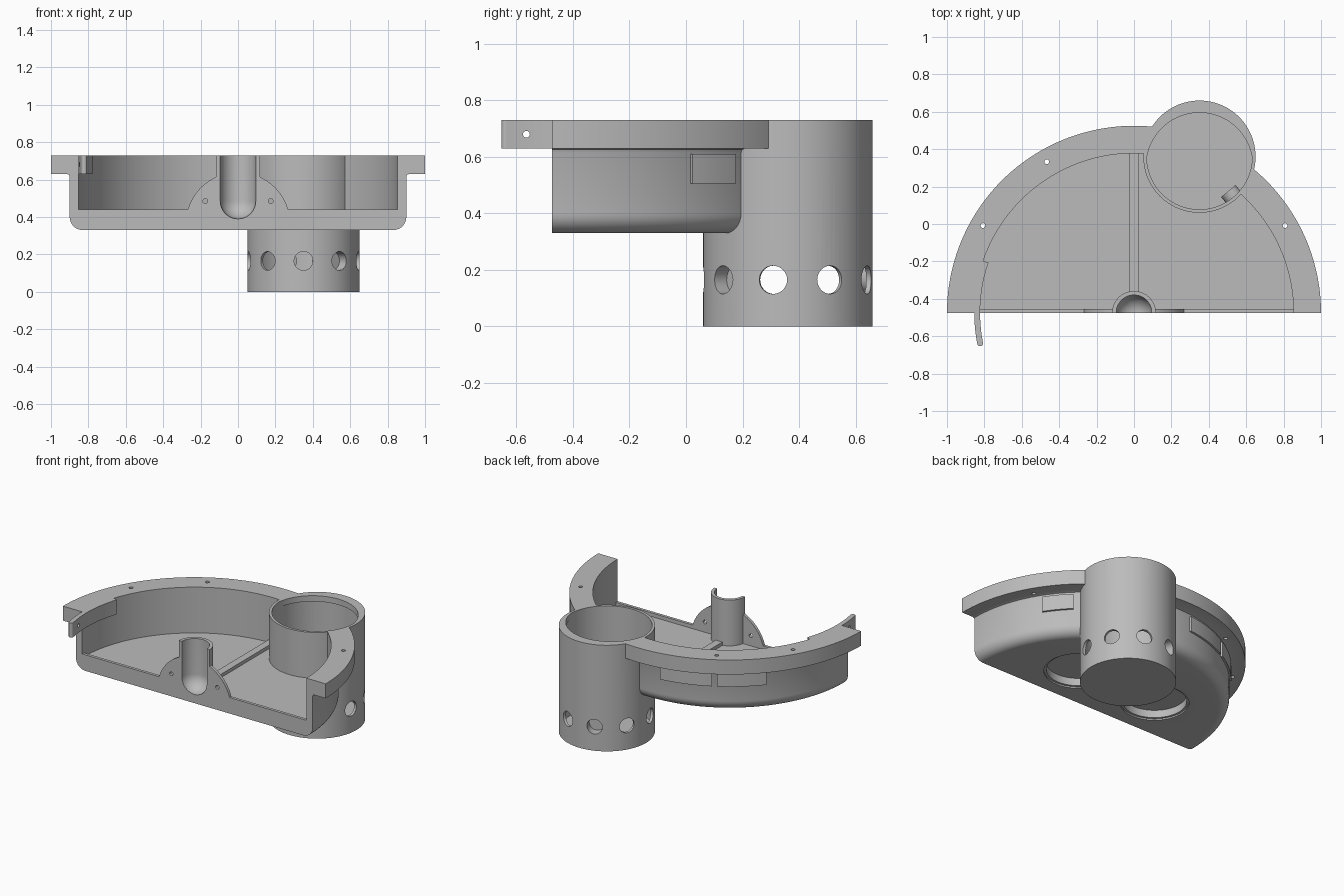
import bpy, bmesh, math
from mathutils import Matrix, Vector

if "Cube" in bpy.data.objects:
    bpy.data.objects.remove(bpy.data.objects["Cube"])

CY = -0.475                 # centre line of the half bowl
TX, TY = 0.35, 0.36         # centre of the round well

grey = bpy.data.materials.new("plain grey")
grey.diffuse_color = (0.5, 0.5, 0.5, 1)
grey.use_nodes = True
grey.node_tree.nodes["Principled BSDF"].inputs["Base Color"].default_value = grey.diffuse_color


def make(name, bm):
    bmesh.ops.remove_doubles(bm, verts=bm.verts, dist=1e-5)
    bmesh.ops.recalc_face_normals(bm, faces=bm.faces)
    me = bpy.data.meshes.new(name)
    bm.to_mesh(me)
    bm.free()
    me.materials.append(grey)
    ob = bpy.data.objects.new(name, me)
    bpy.context.collection.objects.link(ob)
    return ob


def revolve(name, profile, cx, cy, a0=0, a1=360, n=96):
    """Turn a closed (radius, z) outline about a vertical axis."""
    bm = bmesh.new()
    full = a1 - a0 == 360
    rings = []
    for i in range(n if full else n + 1):
        a = math.radians(a0 + (a1 - a0) * i / n)
        rings.append([bm.verts.new((cx + r * math.cos(a), cy + r * math.sin(a), z))
                      for r, z in profile])
    m = len(profile)
    for i in range(n):
        p, q = rings[i], rings[(i + 1) % len(rings)]
        for j in range(m):
            k = (j + 1) % m
            r0, r1 = profile[j][0], profile[k][0]
            if r0 == 0 and r1 == 0:
                continue
            if r0 == 0:
                bmesh.ops.pointmerge  # axis points are welded in make()
            bm.faces.new((p[j], p[k], q[k], q[j]))
    if not full:
        bm.faces.new(rings[0])
        bm.faces.new(rings[-1])
    return make(name, bm)


def block(name, x0, x1, y0, y1, z0, z1):
    bm = bmesh.new()
    bmesh.ops.create_cube(bm, size=1)
    for v in bm.verts:
        v.co = ((x0 + x1) / 2 + v.co.x * (x1 - x0), (y0 + y1) / 2 + v.co.y * (y1 - y0),
                (z0 + z1) / 2 + v.co.z * (z1 - z0))
    return make(name, bm)


def rods(name, items, r, depth, seg=32):
    """Cylinders given as (centre, axis direction)."""
    bm = bmesh.new()
    for loc, axis in items:
        rot = Vector(axis).to_track_quat('Z', 'Y').to_matrix().to_4x4()
        bmesh.ops.create_cone(bm, cap_ends=True, segments=seg, radius1=r, radius2=r,
                              depth=depth, matrix=Matrix.Translation(loc) @ rot)
    return make(name, bm)


def cut(ob, *cutters):
    bpy.context.view_layer.objects.active = ob
    for c in cutters:
        mod = ob.modifiers.new("cut", 'BOOLEAN')
        mod.operation, mod.solver, mod.object = 'DIFFERENCE', 'EXACT', c
        bpy.ops.object.modifier_apply(modifier=mod.name)


def polar(r, deg, z, cx=0, cy=CY):
    a = math.radians(deg)
    return (cx + r * math.cos(a), cy + r * math.sin(a), z)


# half-round bowl with rounded bottom edge and rim flange
fillet = [(0.83 + 0.07 * math.sin(t * math.pi / 16), 0.40 - 0.07 * math.cos(t * math.pi / 16))
          for t in range(9)]
bowl = revolve("bowl", [(0, 0.33)] + fillet +
               [(0.9, 0.615), (0.904, 0.626), (0.915, 0.63), (1, 0.63), (1, 0.73),
                (0.853, 0.73), (0.853, 0.415), (0, 0.415)], 0, CY, 0, 180, 96)

# round well, low front lip, floor rib
well = revolve("well_tube", [(0, 0), (0.3, 0), (0.3, 0.73), (0, 0.73)], TX, TY)
lip = block("front_lip", -0.854, 0.854, CY, -0.455, 0.415, 0.44)
rib = block("floor_rib", -0.025, 0.025, -0.37, 0.38, 0.41, 0.438)

# half-round post at the middle of the front
post = revolve("post", [(0, 0.41), (0.117, 0.41), (0.117, 0.73), (0, 0.73)], 0, CY, 0, 180, 32)

# domed plate behind the post
bm = bmesh.new()
a0 = math.asin(0.08 / 0.28)
arc = [(0.28 * math.cos(a0 + (math.pi - 2 * a0) * i / 32),
        0.36 + 0.28 * math.sin(a0 + (math.pi - 2 * a0) * i / 32)) for i in range(33)]
face = bm.faces.new([bm.verts.new((x, CY, z)) for x, z in arc])
ext = bmesh.ops.extrude_face_region(bm, geom=[face])
bmesh.ops.translate(bm, vec=(0, 0.02, 0),
                    verts=[g for g in ext["geom"] if isinstance(g, bmesh.types.BMVert)])
plate = make("post_plate", bm)

# curved arm on the left with a rounded tip
arm = revolve("arm", [(0.823, 0.63), (0.854, 0.63), (0.854, 0.73), (0.823, 0.73)],
              0, CY, 161, 191.2, 24)
tip = rods("arm_tip", [(polar(0.8385, 191.2, 0.68), (0, 0, 1))], 0.0155, 0.1)

# raised pads on the outside of the bowl
for name, s, e in (("right_pad", 33, 45.5), ("back_pad", 96.5, 118), ("left_pad", 120, 139.5)):
    revolve(name, [(0.88, 0.505), (0.913, 0.505), (0.913, 0.61), (0.88, 0.61)], 0, CY, s, e, 12)

# cutters
bore = revolve("bore_cutter", [(0, 0.03), (0.282, 0.03), (0.282, 0.9), (0, 0.9)], TX, TY)
ball = [(0.095 * math.sin(t * math.pi / 24), 0.485 - 0.095 * math.cos(t * math.pi / 24))
        for t in range(1, 13)]
channel = revolve("channel_cutter", [(0, 0.39)] + ball + [(0.095, 0.9), (0, 0.9)], 0, CY, n=48)
recess = [revolve("recess_cutter", [(0, 0.3), (0.215, 0.3), (0.215, 0.34), (0.2, 0.34),
                                    (0.2, 0.392), (0, 0.392)], x, -0.17, n=64)
          for x in (-0.31, 0.31)]
screws = rods("screw_cutter", [(polar(0.933, a, 0.68), (0, 0, 1)) for a in (30, 120, 150)],
              0.013, 0.3, 16)
vents = rods("vent_cutter", [(polar(0.3, -90 + 40 * i, 0.165, TX, TY), polar(1, -90 + 40 * i, 0, 0, 0))
                             for i in range(9)], 0.05, 0.12)
pins = rods("pin_cutter", [((s * 0.175, CY, 0.485), (0, 1, 0)) for s in (-1, 1)], 0.013, 0.2, 16)
arm_pin = rods("arm_pin_cutter", [((-0.83, -0.565, 0.68), (1, 0, 0))], 0.012, 0.2, 16)

cut(bowl, bore, channel, screws, *recess)
cut(well, bore, vents)
cut(post, channel)
cut(lip, channel)
cut(plate, channel, pins)
cut(arm, arm_pin)
cut(rib, bore)

# crescent ledge at the back of the well's mouth
ledge = revolve("well_ledge", [(0, 0.69), (0.29, 0.69), (0.29, 0.73), (0, 0.73)], TX, TY)
mouth = revolve("mouth_cutter", [(0, 0.6), (0.285, 0.6), (0.285, 0.9), (0, 0.9)], TX, TY - 0.05)
cut(ledge, mouth)

for c in (bore, channel, screws, vents, pins, arm_pin, mouth, *recess):
    bpy.data.objects.remove(c)

# smooth round surfaces, keep edges sharp
bpy.ops.object.select_all(action='DESELECT')
for ob in bpy.context.collection.objects:
    ob.select_set(True)
bpy.context.view_layer.objects.active = bowl
bpy.ops.object.shade_smooth_by_angle(angle=math.radians(30))
